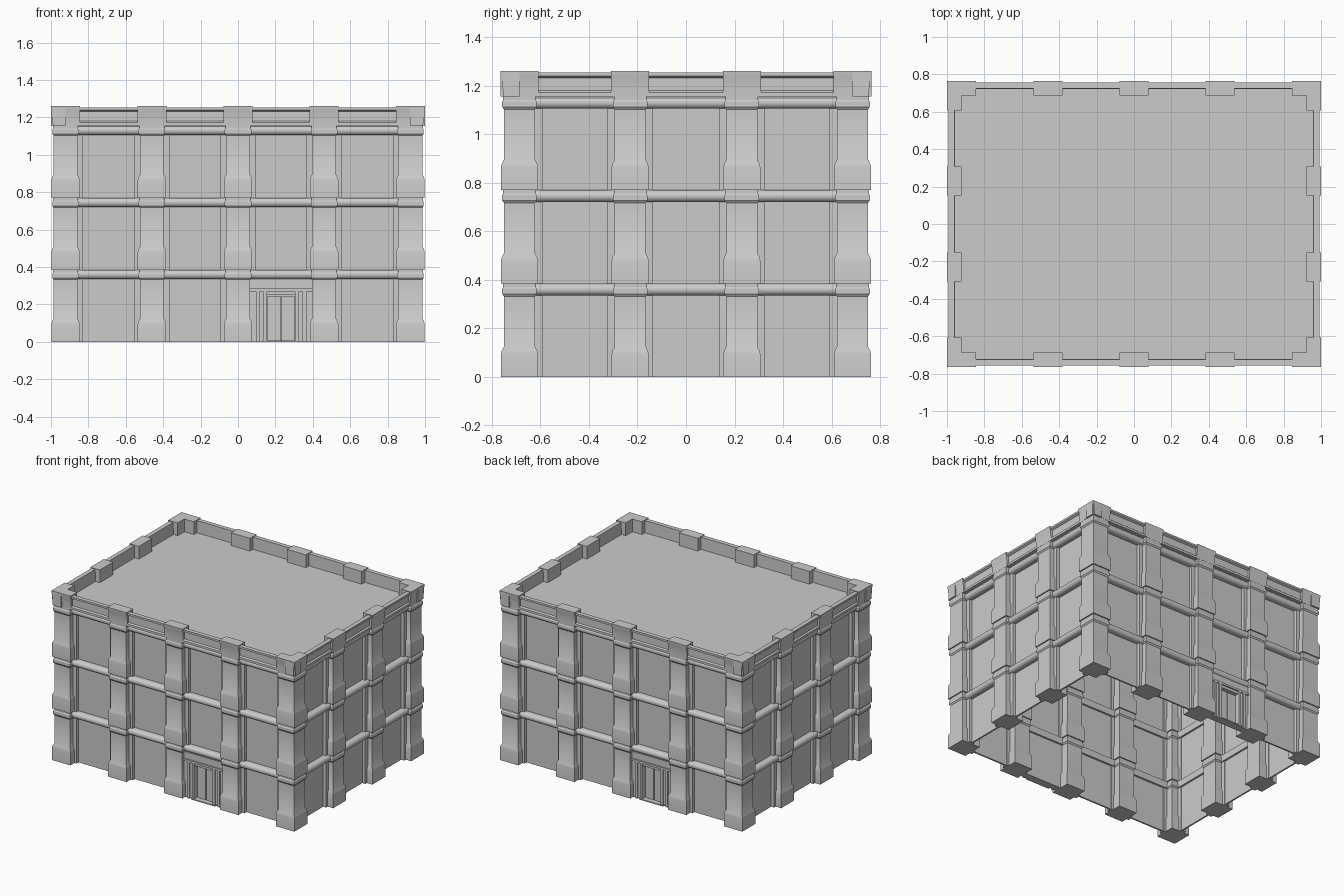
import bpy, bmesh
from math import pi, sin, cos, radians
from mathutils import Matrix

if "Cube" in bpy.data.objects:
    bpy.data.objects.remove(bpy.data.objects["Cube"])

FLOOR, TOP, ROOF = 0.385, 1.26, 1.155
CX, CY = 0.922, 0.686            # column centre lines
FRONT_COLS = [-CX, -0.46, 0, 0.46, CX]
SIDE_COLS = [-CY, -0.23, 0.23, CY]

# the four facades: rotation, distance of the column line, column positions
SIDES = [(Matrix.Rotation(k * pi / 2, 4, 'Z'),
          CX if k % 2 else CY, SIDE_COLS if k % 2 else FRONT_COLS, k) for k in range(4)]


def prism(bm, M, profile, s0, s1):
    """Extrude an (outward, z) profile along a facade from s0 to s1."""
    a = [bm.verts.new(M @ Matrix.Translation((s0, -d, z)).translation) for d, z in profile]
    b = [bm.verts.new(M @ Matrix.Translation((s1, -d, z)).translation) for d, z in profile]
    bm.faces.new(a)
    bm.faces.new(b[::-1])
    n = len(a)
    for i in range(n):
        j = (i + 1) % n
        bm.faces.new((a[i], b[i], b[j], a[j]))


def block(bm, M, s0, s1, d0, d1, z0, z1):
    prism(bm, M, [(d0, z0), (d1, z0), (d1, z1), (d0, z1)], s0, s1)


def column(bm, x, y, z):
    """Square column lofted through (half width, height) rings."""
    rings = [(.076, 0), (.076, .095), (.073, .108), (.064, .125), (.064, .332),
             (.071, .342), (.071, .364), (.067, .370), (.067, FLOOR)]
    loops = [[bm.verts.new((x + sx * h, y + sy * h, z + dz))
              for sx, sy in ((-1, -1), (1, -1), (1, 1), (-1, 1))] for h, dz in rings]
    for lo, hi in zip(loops, loops[1:]):
        for i in range(4):
            j = (i + 1) % 4
            bm.faces.new((lo[i], lo[j], hi[j], hi[i]))
    bm.faces.new(loops[0][::-1])
    bm.faces.new(loops[-1])


def finish(bm, name):
    bmesh.ops.recalc_face_normals(bm, faces=bm.faces)
    me = bpy.data.meshes.new(name)
    bm.to_mesh(me)
    bm.free()
    ob = bpy.data.objects.new(name, me)
    bpy.context.collection.objects.link(ob)
    return ob


# columns, one stack per grid point around the perimeter
bm = bmesh.new()
spots = [(x, s * CY) for x in FRONT_COLS for s in (-1, 1)]
spots += [(s * CX, y) for y in SIDE_COLS[1:-1] for s in (-1, 1)]
for x, y in spots:
    for f in range(3):
        column(bm, x, y, f * FLOOR)
finish(bm, "columns")

walls, jambs, belts, parapet, caps, doors = (bmesh.new() for _ in range(6))
for M, D, cols, k in SIDES:
    for i, (c0, c1) in enumerate(zip(cols, cols[1:])):
        a, b = c0 + .064, c1 - .064
        for f in range(3):
            z = f * FLOOR
            is_door = k in (0, 2) and i == 2 and f == 0
            # thin wall panel
            block(walls, M, a, b, D - .006, D + .006, z, z + FLOOR)
            # jamb strips beside the columns, with wider feet
            if not is_door:
                for s, e in ((a, 1), (b, -1)):
                    lo, hi = sorted((s, s + e * .03))
                    block(jambs, M, lo, hi, D - .012, D + .03, z, z + .336)
            # rounded belt course
            r = .025
            arc = [(D + .025 + r * cos(t), z + .36 + r * sin(t))
                   for t in (radians(-90 + 22.5 * n) for n in range(9))]
            prism(belts, M, [(D - .02, z + .335)] + arc + [(D - .02, z + FLOOR)], a - .004, b + .004)
            # door bay: surround, lintel, side posts and two leaves
            if is_door:
                m = (a + b) / 2
                block(doors, M, a, m - .075, D, D + .04, 0, .335)
                block(doors, M, m + .075, b, D, D + .04, 0, .335)
                block(doors, M, m - .075, m + .075, D, D + .04, .25, .335)
                block(doors, M, a, b, D, D + .05, .27, .285)
                for p in (-.125, -.085, .085, .125):
                    block(doors, M, m + p - .01, m + p + .01, D + .03, D + .05, 0, .27)
                for p in (-.037, .037):
                    block(doors, M, m + p - .034, m + p + .034, D, D + .018, .006, .245)
                block(doors, M, m - .1, m + .1, D, D + .055, 0, .008)
        # moulded parapet between the caps
        prism(parapet, M, [(D + .035, ROOF), (D + .066, ROOF), (D + .066, 1.172), (D + .056, 1.18),
                           (D + .056, 1.232), (D + .070, 1.24), (D + .070, 1.254), (D + .038, 1.254)],
              c0, c1)
    # flared caps over every column, forming L shapes at the corners
    for c in cols:
        prism(caps, M, [(D, ROOF), (D + .068, ROOF), (D + .069, 1.19), (D + .073, 1.23),
                        (D + .078, 1.25), (D + .078, TOP), (D, TOP)], c - .078, c + .078)
for bm, name in ((walls, "wall_panels"), (jambs, "jamb_strips"), (belts, "belt_courses"),
                 (parapet, "parapet"), (caps, "parapet_caps"), (doors, "door_bays")):
    finish(bm, name)

# flat roof deck
bm = bmesh.new()
block(bm, Matrix(), -CX - .04, CX + .04, -CY - .04, CY + .04, 1.15, 1.165)
finish(bm, "roof_deck")

bpy.ops.object.select_all(action='SELECT')
bpy.context.view_layer.objects.active = bpy.data.objects["columns"]
bpy.ops.object.shade_smooth_by_angle(angle=radians(30))
